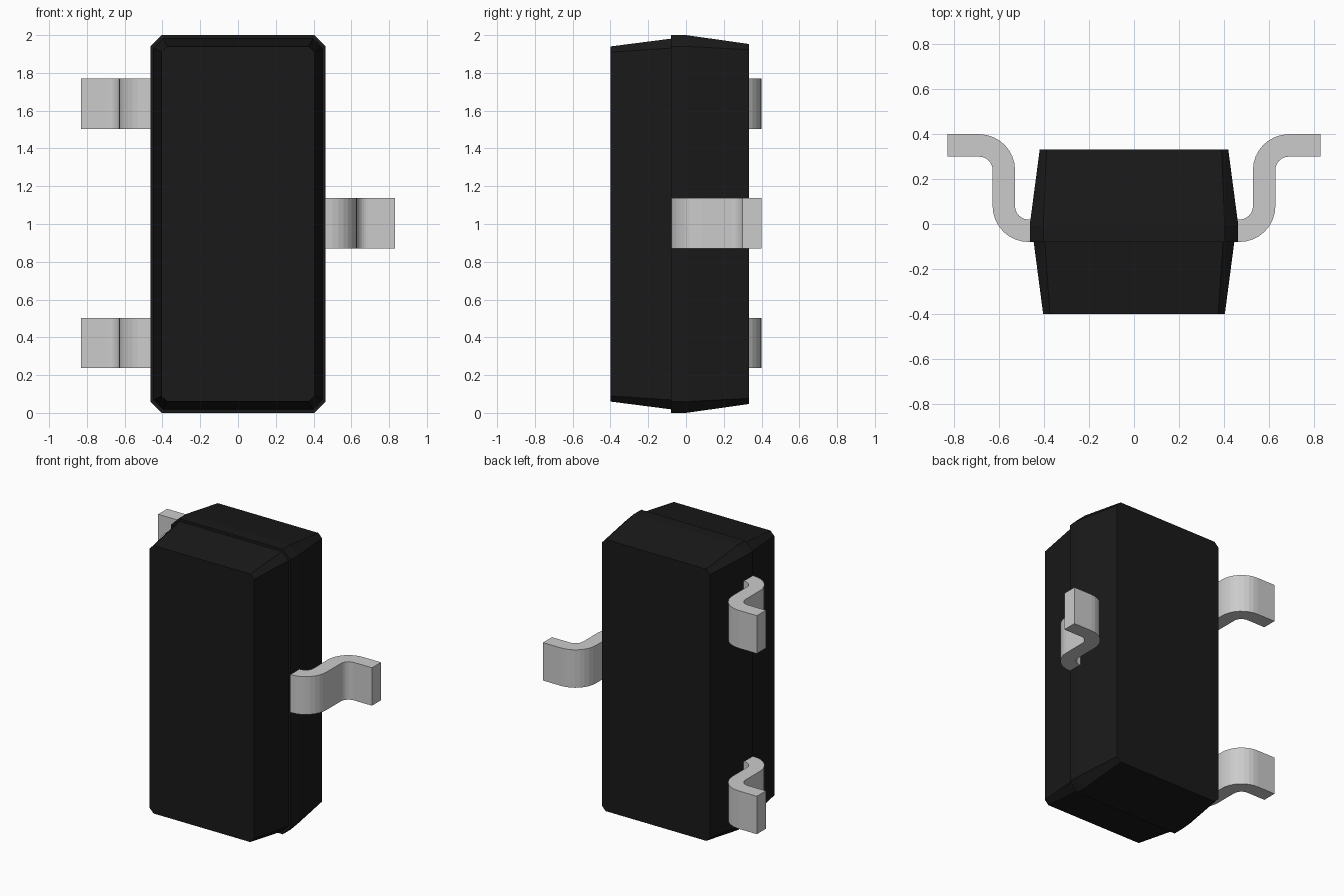
import bpy, bmesh, math

if "Cube" in bpy.data.objects:
    bpy.data.objects.remove(bpy.data.objects["Cube"])

def material(name, v):
    m = bpy.data.materials.new(name)
    m.diffuse_color = (v, v, v, 1)
    m.use_nodes = True
    m.node_tree.nodes["Principled BSDF"].inputs["Base Color"].default_value = m.diffuse_color
    return m

def finish(name, bm, mat=None):
    bmesh.ops.recalc_face_normals(bm, faces=bm.faces)
    me = bpy.data.meshes.new(name)
    bm.to_mesh(me)
    bm.free()
    ob = bpy.data.objects.new(name, me)
    bpy.context.collection.objects.link(ob)
    if mat:
        me.materials.append(mat)
    return ob

def loft(name, rings, mat=None):
    bm = bmesh.new()
    loops = [[bm.verts.new(p) for p in r] for r in rings]
    n = len(rings[0])
    for a, b in zip(loops, loops[1:]):
        for i in range(n):
            j = (i + 1) % n
            bm.faces.new((a[i], a[j], b[j], b[i]))
    bm.faces.new(loops[0])
    bm.faces.new(loops[-1])
    return finish(name, bm, mat)

def octagon(y, hx, hz, c):
    # chamfered rectangle in the xz plane, centred at z = 1
    pts = [(hx - c, hz), (hx, hz - c), (hx, c - hz), (hx - c, -hz),
           (c - hx, -hz), (-hx, c - hz), (-hx, hz - c), (c - hx, hz)]
    return [(x, y, 1 + z) for x, z in pts]

# Package body: tapered front half, small step, belt and tapered back half
sections = [(-0.40, 0.405, 0.94, 0.03), (-0.08, 0.447, 0.981, 0.05),
            (-0.08, 0.464, 1.0, 0.06), (0.0, 0.464, 1.0, 0.06),
            (0.333, 0.42, 0.953, 0.03)]
loft("package_body", [octagon(*s) for s in sections], material("black_plastic", 0.01))

# Gull-wing lead: S-shaped centre line given thickness, then extruded in z
SEG, T = 8, 0.05

def lead_profile():
    outer, inner = [(0.42, -0.08)], [(0.42, 0.02)]
    for i in range(SEG + 1):
        a = math.radians(-90 + 90 * i / SEG)
        for side, r in ((outer, 0.11 + T), (inner, 0.11 - T)):
            side.append((0.47 + r * math.cos(a), 0.08 + r * math.sin(a)))
    for i in range(SEG + 1):
        a = math.radians(180 - 90 * i / SEG)
        for side, r in ((outer, 0.11 - T), (inner, 0.11 + T)):
            side.append((0.69 + r * math.cos(a), 0.24 + r * math.sin(a)))
    outer.append((0.83, 0.30))
    inner.append((0.83, 0.40))
    return list(zip(outer, inner))

def lead(name, sx, zc, half=0.133):
    rings = [[(sx * o[0], o[1], zc - half), (sx * o[0], o[1], zc + half),
              (sx * i[0], i[1], zc + half), (sx * i[0], i[1], zc - half)]
             for o, i in lead_profile()]
    loft(name, rings)

lead("lead_right", 1, 1.004)
lead("lead_left_lower", -1, 0.37)
lead("lead_left_upper", -1, 1.637)
